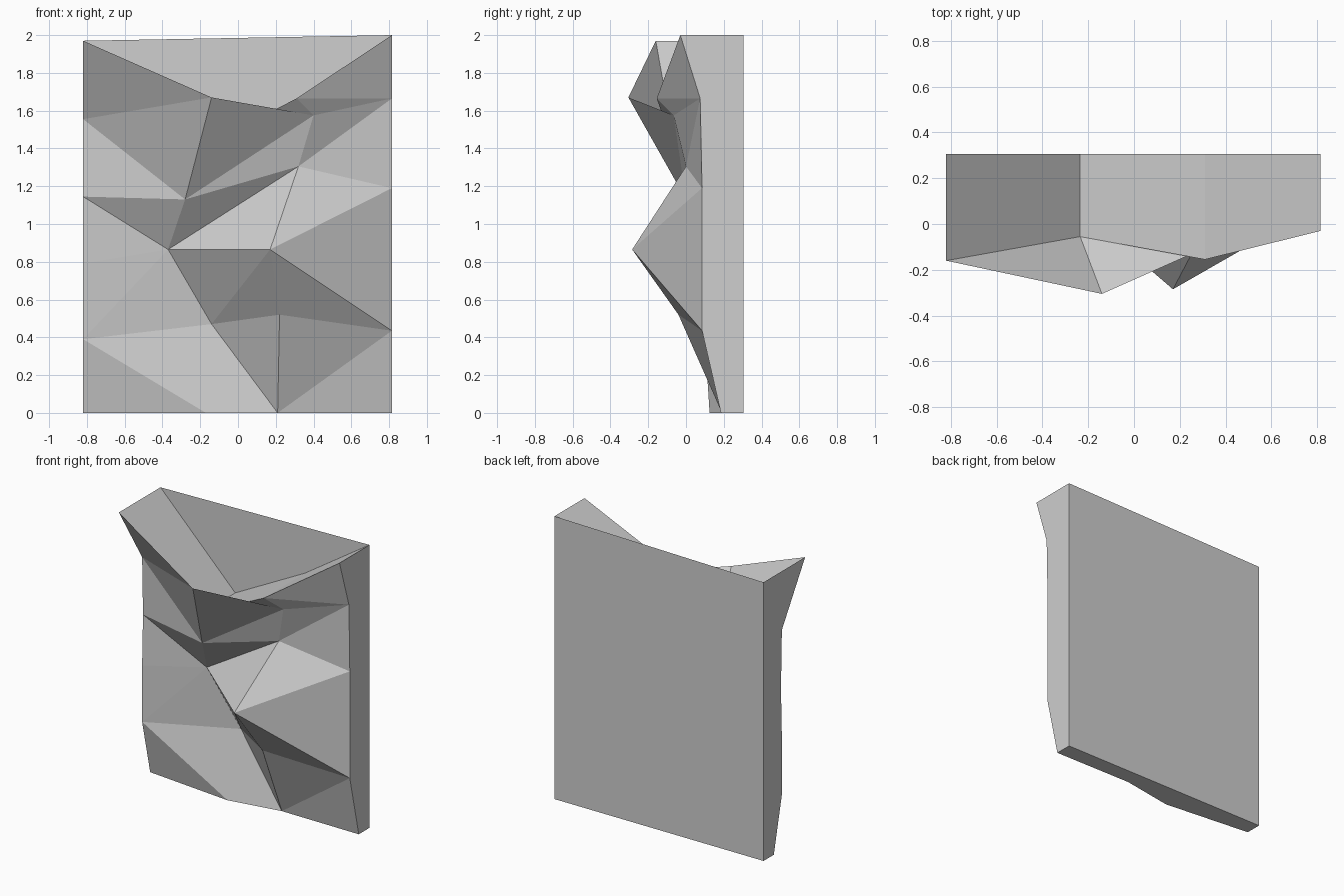
import bpy
import bmesh

# Remove the default object only
default_cube = bpy.data.objects.get("Cube")
if default_cube:
    bpy.data.objects.remove(default_cube, do_unlink=True)

BACK_Y = 0.305
LEFT_X, RIGHT_X = -0.82, 0.815

# Rock relief: each row runs left edge, two inner peaks, right edge.
# Edge points are (y, z); inner points are (x, y, z).
RELIEF_ROWS = [
    ((0.19, 0), (-0.17, 0.125, 0), (0.21, 0.19, 0), (0.185, 0)),
    ((0.10, 0.39), (-0.14, 0.235, 0.47), (0.22, -0.04, 0.52), (0.085, 0.435)),
    ((0.10, 0.79), (-0.37, 0.18, 0.865), (0.17, -0.285, 0.865), (0.085, 0.81)),
    ((0.11, 1.145), (-0.28, 0, 1.13), (0.32, 0, 1.305), (0.085, 1.19)),
    ((0.10, 1.555), (-0.14, -0.305, 1.67), (0.40, -0.065, 1.575), (0.075, 1.665)),
    ((-0.16, 1.97), (-0.235, -0.055, 1.38), (0.31, -0.155, 1.665), (-0.03, 2)),
]

# Crease direction of every relief cell: R rises to the right, L to the left
CREASES = ["LLR", "RRL", "LRR", "LRR", "LLL"]


def make_material(name, color):
    material = bpy.data.materials.new(name)
    material.use_nodes = True
    material.diffuse_color = color
    shader = next(n for n in material.node_tree.nodes if n.type == "BSDF_PRINCIPLED")
    shader.inputs["Base Color"].default_value = color
    shader.inputs["Roughness"].default_value = 0.9
    return material


def add_relief(bm):
    """Front facets, each cell split along its crease; returns the point grid."""
    grid = []
    for left, inner_a, inner_b, right in RELIEF_ROWS:
        points = [(LEFT_X, *left), inner_a, inner_b, (RIGHT_X, *right)]
        grid.append([bm.verts.new(p) for p in points])
    for lower, upper, creases in zip(grid, grid[1:], CREASES):
        for col, crease in enumerate(creases):
            a, b = lower[col:col + 2]
            d, c = upper[col:col + 2]
            if crease == "R":
                triangles = [(a, b, c), (a, c, d)]
            else:
                triangles = [(a, b, d), (b, c, d)]
            for triangle in triangles:
                bm.faces.new(triangle)
    return grid


def add_walls(bm, grid):
    """Side, top and bottom strips from the relief outline to the back plane."""
    outline = list(grid[0])
    outline += [row[-1] for row in grid[1:]]
    outline += grid[-1][-2::-1]
    outline += [row[0] for row in grid[-2:0:-1]]
    rear = {v: bm.verts.new((v.co.x, BACK_Y, v.co.z)) for v in outline}
    for p, q in zip(outline, outline[1:] + outline[:1]):
        bm.faces.new((q, p, rear[p], rear[q]))
    return rear


def add_back(bm, grid, rear):
    """Flat back sheet that stands up behind the dip in the top."""
    bottom, top = grid[0], grid[-1]
    corners = (bottom[0], top[0], top[-1], bottom[-1])
    bm.faces.new([rear[v] for v in corners])


# Faceted rock wall panel
bm = bmesh.new()
relief_grid = add_relief(bm)
rear_points = add_walls(bm, relief_grid)
add_back(bm, relief_grid, rear_points)
for face in bm.faces:
    face.smooth = False

mesh = bpy.data.meshes.new("rock_wall_panel")
bm.to_mesh(mesh)
bm.free()
mesh.materials.append(make_material("light_grey_stone", (0.62, 0.62, 0.62, 1)))
panel = bpy.data.objects.new("rock_wall_panel", mesh)
bpy.context.collection.objects.link(panel)
